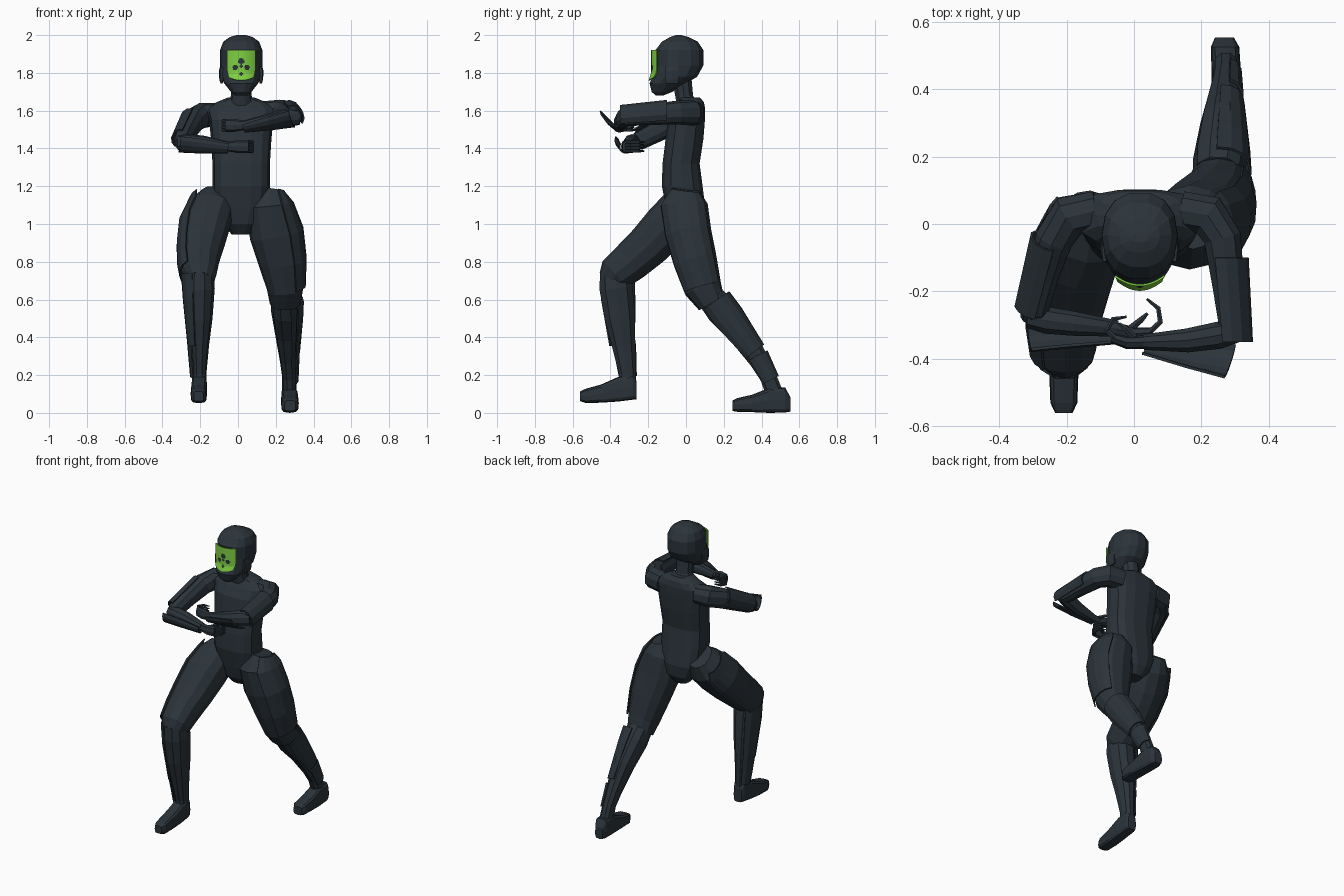
import bpy, bmesh, math
from mathutils import Vector


def material(name, col):
    m = bpy.data.materials.new(name)
    m.diffuse_color = (*col, 1)
    return m


DARK = material("dark_slate", (0.024, 0.034, 0.043))
GREEN = material("bright_green", (0.21, 0.64, 0.055))


def finish(name, bm, mats=(DARK,)):
    bmesh.ops.recalc_face_normals(bm, faces=bm.faces)
    me = bpy.data.meshes.new(name)
    bm.to_mesh(me)
    bm.free()
    ob = bpy.data.objects.new(name, me)
    bpy.context.collection.objects.link(ob)
    for m in mats:
        me.materials.append(m)
    return ob


def spow(v, p):
    return math.copysign(abs(v) ** p, v)


def loft(name, secs, ref, n=10, p=0.9, axis=None, arc=None):
    """Skin oval sections (x, y, z, half_u, half_v); arc (degrees) gives a thin shell."""
    bm = bmesh.new()
    pts = [Vector(s[:3]) for s in secs]
    rings = []
    for i, s in enumerate(secs):
        t = Vector(axis) if axis else pts[min(i + 1, len(pts) - 1)] - pts[max(i - 1, 0)]
        t.normalize()
        u = Vector(ref) - t * t.dot(Vector(ref))
        u.normalize()
        v = t.cross(u)
        if arc:
            angs = [math.radians(arc[0] + (arc[1] - arc[0]) * k / (n - 1)) for k in range(n)]
        else:
            angs = [2 * math.pi * k / n for k in range(n)]
        rings.append([bm.verts.new(pts[i] + u * s[3] * spow(math.cos(a), p)
                                   + v * s[4] * spow(math.sin(a), p)) for a in angs])
    for r, q in zip(rings, rings[1:]):
        for k in range(n - 1 if arc else n):
            j = (k + 1) % n
            bm.faces.new((r[k], r[j], q[j], q[k]))
    if not arc:
        bm.faces.new(rings[0])
        bm.faces.new(rings[-1])
    ob = finish(name, bm)
    if arc:
        mod = ob.modifiers.new("thickness", "SOLIDIFY")
        mod.thickness = 0.008
        mod.offset = 0
    return ob


def grow(secs, d):
    return [(*s[:3], s[3] + d, s[4] + d) for s in secs]


X, NX, Y, Z = (1, 0, 0), (-1, 0, 0), (0, 1, 0), (0, 0, 1)
CX = 0.017  # body centre line

# torso and neck: z, y centre, half width, half depth
loft("torso", [(CX, y, z, a, b) for z, y, a, b in (
    (0.945, 0.01, 0.05, 0.05), (1.00, 0.005, 0.10, 0.09), (1.08, 0.0, 0.14, 0.105),
    (1.20, -0.02, 0.152, 0.11), (1.32, -0.026, 0.152, 0.10), (1.45, -0.008, 0.16, 0.102),
    (1.55, 0.002, 0.17, 0.10), (1.61, 0.02, 0.185, 0.083), (1.645, 0.03, 0.13, 0.066),
    (1.67, 0.02, 0.07, 0.055))], X, 14, 0.75, Z)
loft("neck", [(CX, 0.01, 1.62, 0.07, 0.06), (CX, -0.01, 1.68, 0.055, 0.05),
              (CX, -0.025, 1.79, 0.055, 0.055)], X, 10, 1, Z)

# helmet: z, front y, back y, half width
loft("helmet", [(CX, (f + k) / 2, z, a, (k - f) / 2) for z, f, k, a in (
    (1.68, -0.16, -0.12, 0.03), (1.70, -0.183, -0.07, 0.055), (1.745, -0.195, 0.005, 0.09),
    (1.78, -0.177, 0.062, 0.108), (1.84, -0.165, 0.095, 0.113), (1.92, -0.165, 0.095, 0.112),
    (1.965, -0.13, 0.065, 0.095), (1.99, -0.085, 0.015, 0.06), (2.0, -0.055, -0.025, 0.025))],
     X, 14, 0.88, Z)
for side, nm in ((1, "left"), (-1, "right")):
    loft(nm + "_ear_guard", [(CX + side * 0.104, -0.075, z, a, 0.04) for z, a in
                             ((1.745, 0.006), (1.765, 0.012), (1.81, 0.014), (1.835, 0.008))],
         X, 6, 0.8, Z)

# visor: curved plate, dark spots set by distance
bm = bmesh.new()
N = 36
grid = []
for i in range(N + 1):
    row = []
    for j in range(N + 1):
        tx, tz = 2 * i / N - 1, j / N
        dx = 0.074 * tx * (1 - 0.12 * max(0, 0.3 - tz) / 0.3)
        low = 1.76 + 0.016 * tx * tx
        z = low + (1.92 - low) * tz
        y = -0.181 + 5.0 * dx * dx - 0.016 * max(0, (1.80 - z) / 0.045)
        row.append(bm.verts.new((CX + dx, y, z)))
    grid.append(row)
spots = ((0.0, 1.862, 0.016), (-0.03, 1.829, 0.014), (0.03, 1.829, 0.014),
         (0.0, 1.836, 0.008), (0.0, 1.794, 0.010))
for i in range(N):
    for j in range(N):
        f = bm.faces.new((grid[i][j], grid[i + 1][j], grid[i + 1][j + 1], grid[i][j + 1]))
        c = f.calc_center_median()
        if any(math.hypot(c.x - CX - sx, c.z - sz) < r for sx, sz, r in spots):
            f.material_index = 1
visor = finish("visor", bm, (GREEN, DARK))
mod = visor.modifiers.new("thickness", "SOLIDIFY")
mod.thickness = 0.006
mod.offset = 0

# right leg (stepping forward)
thigh_r = [(-0.13, 0.03, 1.15, 0.07, 0.085), (-0.14, -0.02, 1.08, 0.122, 0.122),
           (-0.172, -0.10, 0.99, 0.13, 0.126), (-0.193, -0.20, 0.885, 0.12, 0.116),
           (-0.205, -0.295, 0.80, 0.105, 0.107), (-0.205, -0.375, 0.735, 0.092, 0.096),
           (-0.205, -0.40, 0.70, 0.07, 0.07)]
loft("right_thigh", thigh_r, NX, 12)
loft("right_thigh_guard", grow([(-0.16, 0.03, 1.14, 0.09, 0.09)] + thigh_r[1:6], 0.01),
     NX, 6, 0.9, arc=(-55, 50))
shin_r = [(-0.205, -0.38, 0.75, 0.075, 0.08), (-0.205, -0.37, 0.66, 0.082, 0.092),
          (-0.205, -0.35, 0.50, 0.070, 0.084), (-0.205, -0.33, 0.36, 0.052, 0.065),
          (-0.205, -0.31, 0.21, 0.038, 0.048), (-0.205, -0.31, 0.12, 0.038, 0.048)]
loft("right_shin", shin_r, NX, 10)
loft("right_shin_guard", [(-0.205, -0.36, 0.74, 0.094, 0.096), (-0.205, -0.355, 0.6, 0.084, 0.096),
                          (-0.205, -0.335, 0.36, 0.060, 0.072)], NX, 6, arc=(-70, 60))
loft("right_ankle_guard", [(-0.205, -0.33, 0.36, 0.060, 0.072), (-0.205, -0.31, 0.19, 0.045, 0.054)],
     NX, 5, arc=(-50, 60))
loft("right_foot", [(-0.205, -0.262, 0.12, 0.03, 0.048), (-0.205, -0.28, 0.138, 0.04, 0.068),
                    (-0.205, -0.36, 0.125, 0.042, 0.065), (-0.208, -0.45, 0.102, 0.043, 0.048),
                    (-0.208, -0.53, 0.09, 0.04, 0.038), (-0.208, -0.56, 0.088, 0.026, 0.026)],
     X, 12, 0.5, Y)

# left leg (stretched back)
thigh_l = [(0.175, 0.0, 1.18, 0.06, 0.075), (0.165, -0.01, 1.10, 0.118, 0.125),
           (0.198, 0.012, 0.95, 0.138, 0.123), (0.23, 0.05, 0.80, 0.122, 0.115),
           (0.25, 0.09, 0.66, 0.097, 0.10), (0.25, 0.135, 0.58, 0.082, 0.075)]
loft("left_thigh", thigh_l, X, 12)
loft("left_thigh_guard", grow(thigh_l[:5], 0.01), X, 6, arc=(-50, 60))
shin_l = [(0.25, 0.14, 0.60, 0.075, 0.078), (0.255, 0.19, 0.54, 0.08, 0.086),
          (0.262, 0.295, 0.42, 0.066, 0.074), (0.268, 0.385, 0.28, 0.047, 0.054),
          (0.272, 0.435, 0.19, 0.038, 0.046), (0.272, 0.47, 0.10, 0.038, 0.048)]
loft("left_shin", shin_l, X, 10)
loft("left_shin_guard", [(0.255, 0.155, 0.59, 0.09, 0.088), (0.258, 0.22, 0.50, 0.083, 0.09),
                         (0.264, 0.36, 0.32, 0.060, 0.064)], X, 7, arc=(-95, 50))
loft("left_ankle_guard", [(0.266, 0.375, 0.30, 0.057, 0.063), (0.272, 0.445, 0.17, 0.045, 0.051)],
     X, 5, arc=(-75, 40))
loft("left_foot", [(0.268, 0.553, 0.045, 0.028, 0.038), (0.27, 0.525, 0.068, 0.042, 0.066),
                   (0.274, 0.44, 0.066, 0.044, 0.066), (0.275, 0.35, 0.05, 0.047, 0.046),
                   (0.275, 0.27, 0.042, 0.045, 0.036), (0.275, 0.246, 0.038, 0.03, 0.028)],
     X, 12, 0.5, Y)

# left arm (raised across the chest)
loft("left_upper_arm", [(0.14, 0.04, 1.585, 0.065, 0.06), (0.22, 0.025, 1.59, 0.068, 0.065),
                        (0.262, -0.04, 1.59, 0.064, 0.058), (0.28, -0.18, 1.58, 0.055, 0.05),
                        (0.295, -0.30, 1.57, 0.052, 0.045), (0.30, -0.34, 1.565, 0.04, 0.035)], Z)
loft("left_upper_arm_guard", [(0.268, -0.10, 1.585, 0.066, 0.066), (0.288, -0.35, 1.565, 0.058, 0.06)],
     (0.75, 0, 0.65), 6, axis=(0, -1, 0), arc=(-75, 75))
loft("left_forearm", [(0.32, -0.315, 1.57, 0.045, 0.032), (0.25, -0.33, 1.56, 0.05, 0.042),
                      (0.16, -0.345, 1.54, 0.043, 0.037), (0.03, -0.35, 1.52, 0.027, 0.024)], Z)
loft("left_forearm_guard", [(0.285, -0.395, 1.57, 0.035, 0.072), (0.17, -0.372, 1.55, 0.042, 0.058),
                            (0.03, -0.352, 1.52, 0.032, 0.032)], (0, -0.65, -0.76), 6, arc=(-65, 65))

# right arm (lower, folded in front)
loft("right_upper_arm", [(-0.11, 0.04, 1.58, 0.06, 0.06), (-0.19, 0.025, 1.575, 0.068, 0.065),
                         (-0.235, -0.04, 1.55, 0.066, 0.058), (-0.27, -0.15, 1.49, 0.055, 0.05),
                         (-0.295, -0.25, 1.44, 0.05, 0.045), (-0.305, -0.28, 1.42, 0.035, 0.032)], Z)
loft("right_upper_arm_guard", [(-0.238, -0.05, 1.55, 0.068, 0.066), (-0.292, -0.255, 1.445, 0.06, 0.058)],
     (-0.9, 0, 0.4), 6, arc=(-70, 70))
loft("right_forearm", [(-0.315, -0.275, 1.43, 0.04, 0.034), (-0.26, -0.285, 1.43, 0.046, 0.042),
                       (-0.18, -0.295, 1.425, 0.042, 0.038), (-0.05, -0.31, 1.41, 0.026, 0.025)], Z)
loft("right_forearm_guard", [(-0.31, -0.325, 1.435, 0.045, 0.055), (-0.2, -0.315, 1.427, 0.048, 0.05),
                             (-0.05, -0.318, 1.41, 0.034, 0.032)], (0, -0.8, -0.6), 6, arc=(-65, 65))


# hands: palm, four curled fingers stacked in height, thumb
def hand(side, palm, curl, z, thumb):
    loft(side + "_palm", [(x, y, z, h, w) for (x, y), h, w in zip(palm, (0.024, 0.034, 0.034),
                                                                  (0.02, 0.019, 0.015))], Z, 8)
    for k in range(4):
        zz = z - 0.024 + 0.016 * k
        loft(f"{side}_finger_{k + 1}", [(x, y, zz, r, r) for (x, y), r in
                                        zip(curl, (0.010, 0.009, 0.008, 0.004))], Z, 6)
    loft(side + "_thumb", [(*q, r, r) for q, r in zip(thumb, (0.012, 0.010, 0.005))], Z, 6)


hand("right", [(-0.06, -0.31), (0.0, -0.325), (0.055, -0.322)],
     [(0.045, -0.322), (0.078, -0.29), (0.072, -0.25), (0.038, -0.222)], 1.41,
     [(-0.01, -0.31, 1.42), (0.02, -0.285, 1.43), (0.04, -0.265, 1.43)])
hand("left", [(0.04, -0.35), (-0.02, -0.352), (-0.065, -0.338)],
     [(-0.055, -0.34), (-0.08, -0.315), (-0.062, -0.282), (-0.022, -0.275)], 1.522,
     [(0.0, -0.335, 1.535), (-0.025, -0.31, 1.545), (-0.045, -0.295, 1.545)])
